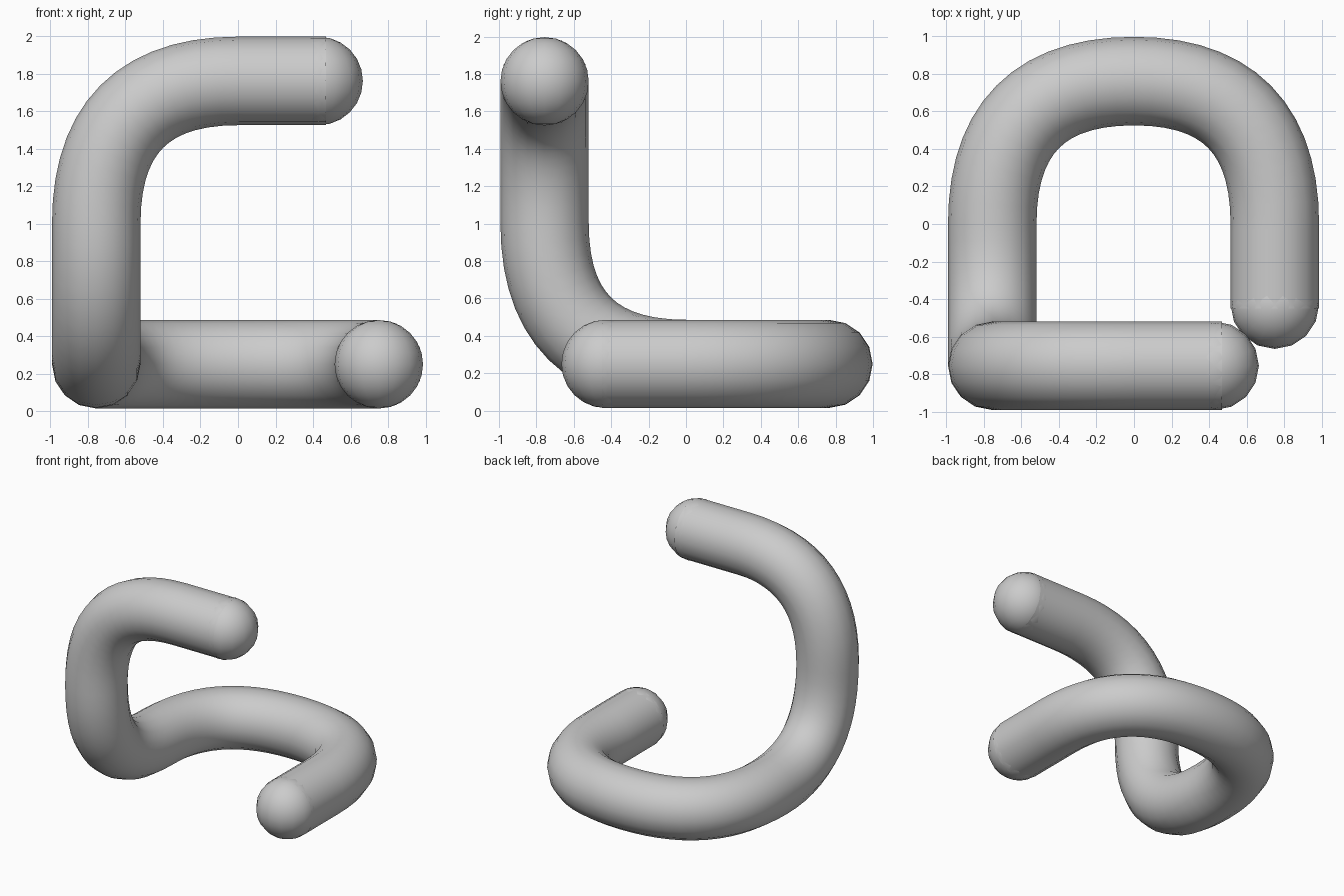
import bpy
from mathutils import Vector

if "Cube" in bpy.data.objects:
    bpy.data.objects.remove(bpy.data.objects["Cube"])

R = 0.236
A, LOW, HIGH = 0.756, 0.25, 1.761

# Path: free ends, corner control points, and the straight midpoints between them
start, end = Vector((0.751, -0.45, LOW)), Vector((0.47, -A, HIGH))
corners = [Vector(c) for c in ((0.751, A + .006, LOW), (-A, A + .006, LOW),
                               (-A, -A, LOW), (-A, -A, HIGH))]
mids = [Vector((0.751, 0, LOW)), Vector((0, A + .006, LOW)), Vector((-A, 0, LOW)),
        Vector((-A, -A, 1.0)), Vector((0, -A, HIGH))]
pts = [start] + mids + [end]

# Bent tube swept along the path
curve = bpy.data.curves.new("bent_tube", 'CURVE')
curve.dimensions = '3D'
curve.bevel_depth = R
curve.bevel_resolution = 6
curve.resolution_u = 14
spline = curve.splines.new('BEZIER')
spline.bezier_points.add(len(pts) - 1)
for i, (bp, p) in enumerate(zip(spline.bezier_points, pts)):
    bp.handle_left_type = bp.handle_right_type = 'FREE'
    bp.co = p
    before = corners[i - 2] if 2 <= i <= 5 else pts[max(i - 1, 0)]
    after = corners[i - 1] if 1 <= i <= 4 else pts[min(i + 1, 6)]
    bp.handle_left = p.lerp(before, 2 / 3 if 2 <= i <= 5 else 1 / 3)
    bp.handle_right = p.lerp(after, 2 / 3 if 1 <= i <= 4 else 1 / 3)
tube = bpy.data.objects.new("bent_tube", curve)
bpy.context.collection.objects.link(tube)
bpy.context.view_layer.objects.active = tube
tube.select_set(True)
bpy.ops.object.convert(target='MESH')
bpy.ops.object.shade_smooth()


# Rounded ends
def end_ball(name, loc):
    bpy.ops.mesh.primitive_uv_sphere_add(segments=16, ring_count=12, radius=R, location=loc)
    bpy.context.object.name = name
    bpy.ops.object.shade_smooth()


end_ball("lower_end_ball", (0.751, -0.43, LOW))
end_ball("upper_end_ball", (0.43, -A, HIGH))
